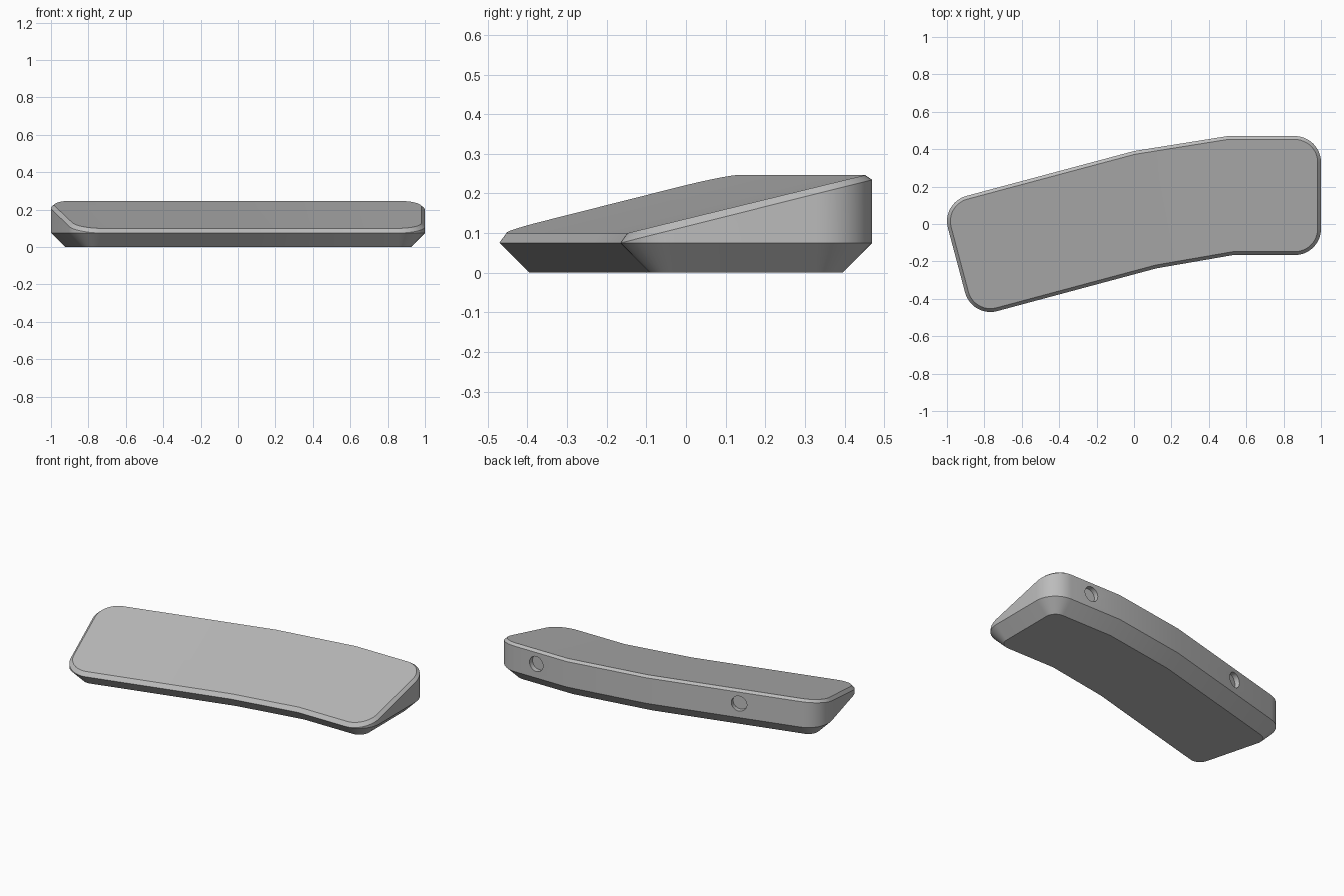
import bpy, bmesh, math
from mathutils import Vector, Matrix

if "Cube" in bpy.data.objects:
    bpy.data.objects.remove(bpy.data.objects["Cube"])

# Plan outline, counter-clockwise from the front: corner and fillet radius
R = 0.14
PLAN = [(-0.867, -0.502, R), (0.12, -0.237, 0), (0.53, -0.166, 0), (1.0, -0.166, R),
        (1.0, 0.47, R), (0.5, 0.47, 0), (0.0, 0.39, 0), (-1.031, 0.114, R)]
CORNERS = [Vector(p[:2]) for p in PLAN]
STEPS = 12


def rounded_outline():
    points, kinks = [], []
    for i, (x, y, r) in enumerate(PLAN):
        c = CORNERS[i]
        if not r:
            kinks.append(len(points))
            points.append(c)
            continue
        a = (CORNERS[i - 1] - c).normalized()
        b = (CORNERS[(i + 1) % len(PLAN)] - c).normalized()
        half = a.angle(b) / 2
        center = c + (a + b).normalized() * r / math.sin(half)
        start = c + a * r / math.tan(half) - center
        sweep = math.pi - 2 * half
        for s in range(STEPS + 1):
            points.append(center + Matrix.Rotation(sweep * s / STEPS, 2) @ start)
    return points, kinks


def inset(points, amount):
    result = []
    for i, p in enumerate(points):
        e1 = (p - points[i - 1]).normalized()
        e2 = (points[(i + 1) % len(points)] - p).normalized()
        n1, n2 = Vector((-e1.y, e1.x)), Vector((-e2.y, e2.x))
        result.append(p + (n1 + n2) * amount / (1 + n1.dot(n2)))
    return result


def front_distance(p):
    """Distance behind the bent front edge."""
    best = -1
    for a, b in zip(CORNERS[:3], CORNERS[1:4]):
        e = (b - a).normalized()
        best = max(best, Vector((-e.y, e.x)).dot(p - a))
    return max(best, 0)


material = bpy.data.materials.new("mid grey")
material.use_nodes = True
grey = (0.5, 0.5, 0.5, 1)
material.diffuse_color = grey
material.node_tree.nodes["Principled BSDF"].inputs["Base Color"].default_value = grey

# Body: flared base, upright wall, thin chamfer and sloping top
outline, kinks = rounded_outline()
layers = [(inset(outline, 0.075), lambda d: 0.0),
          (outline, lambda d: 0.075),
          (outline, lambda d: 0.075 + 0.251 * d),
          (inset(outline, 0.018), lambda d: 0.0956 + 0.244 * d)]
bm = bmesh.new()
rings = [[bm.verts.new((p.x, p.y, height(front_distance(p)))) for p in pts]
         for pts, height in layers]
count = len(outline)
for low, high in zip(rings, rings[1:]):
    for i in range(count):
        j = (i + 1) % count
        bm.faces.new((low[i], low[j], high[j], high[i]))
bm.faces.new(rings[0][::-1])
bm.faces.new(rings[-1])
# Fold the top between matching bends of the front and back edges
for f, b in ((kinks[0], kinks[3]), (kinks[1], kinks[2])):
    bmesh.ops.connect_vert_pair(bm, verts=[rings[-1][f], rings[-1][b]])
bmesh.ops.remove_doubles(bm, verts=bm.verts, dist=0.0005)
bmesh.ops.recalc_face_normals(bm, faces=bm.faces)
mesh = bpy.data.meshes.new("rest_body")
bm.to_mesh(mesh)
bm.free()
mesh.materials.append(material)
body = bpy.data.objects.new("rest_body", mesh)
bpy.context.collection.objects.link(body)
bpy.context.view_layer.objects.active = body

# Round blind sockets cut into the back wall
DEPTH = 0.03
for x, y, turn in ((0.71, 0.47, 0), (-0.54, 0.245, math.radians(15))):
    bpy.ops.mesh.primitive_cylinder_add(vertices=32, radius=0.047, depth=2 * DEPTH,
                                        location=(x, y, 0.163),
                                        rotation=(math.pi / 2, 0, turn))
    cutter = bpy.context.object
    cutter.name = "socket_cutter"
    cutter.hide_render = True
    cutter.data.materials.append(material)
    bpy.context.view_layer.objects.active = body
    cut = body.modifiers.new("socket", "BOOLEAN")
    cut.operation, cut.solver, cut.object = "DIFFERENCE", "EXACT", cutter
    bpy.ops.object.modifier_apply(modifier=cut.name)
    bpy.data.objects.remove(cutter)

bpy.ops.object.select_all(action="DESELECT")
body.select_set(True)
bpy.context.view_layer.objects.active = body
bpy.ops.object.shade_smooth_by_angle(angle=math.radians(25))
